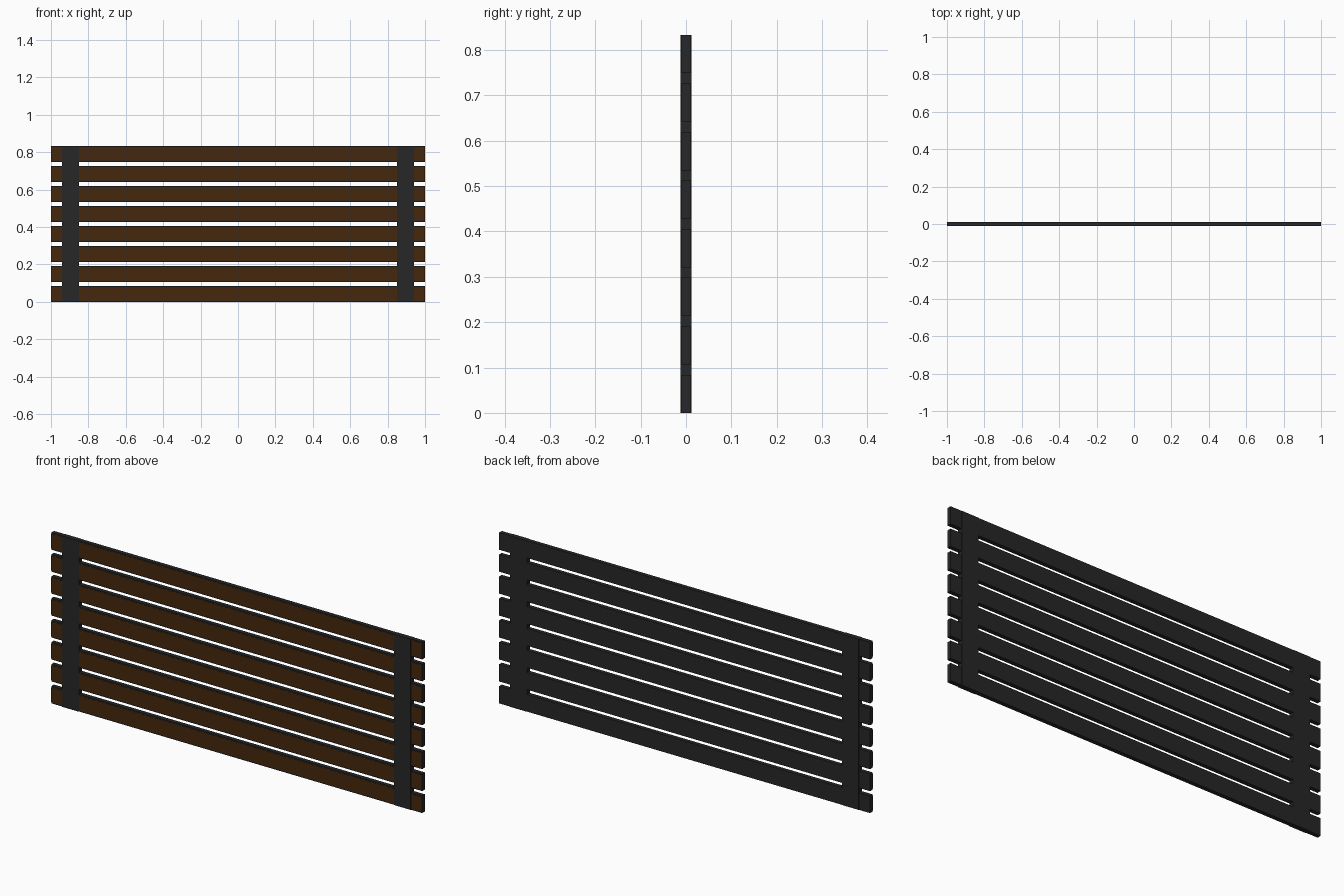
import bpy

if "Cube" in bpy.data.objects:
    bpy.data.objects.remove(bpy.data.objects["Cube"])

SLATS = 8
PITCH = 0.107
SLAT_H = 0.084
TOP = PITCH * (SLATS - 1) + SLAT_H


def material(name, rgb):
    m = bpy.data.materials.new(name)
    m.diffuse_color = (*rgb, 1)
    m.use_nodes = True
    m.node_tree.nodes["Principled BSDF"].inputs["Base Color"].default_value = m.diffuse_color
    return m


black = material("black_metal", (0.02, 0.02, 0.021))
brown = material("brown_wood", (0.062, 0.02, 0.004))


def box(name, lo, hi, mat):
    size = [b - a for a, b in zip(lo, hi)]
    mid = [(a + b) / 2 for a, b in zip(lo, hi)]
    bpy.ops.mesh.primitive_cube_add(size=1, location=mid)
    ob = bpy.context.object
    ob.name = name
    ob.scale = size
    bpy.ops.object.transform_apply(location=False, rotation=False, scale=True)
    ob.data.materials.append(mat)
    return ob


# Horizontal slats: dark body with a brown facing board on the front
for i in range(SLATS):
    z = i * PITCH
    box(f"slat_{i + 1}", (-1, -0.0095, z), (1, 0.0105, z + SLAT_H), black)
    box(f"slat_facing_{i + 1}", (-1, -0.0105, z + 0.006),
        (1, -0.0095, z + SLAT_H - 0.006), brown)

# Upright posts holding the slats on both sides
for side, x in (("left", -0.895), ("right", 0.895)):
    box(f"{side}_post", (x - 0.045, -0.012, 0), (x + 0.045, 0.012, TOP), black)
